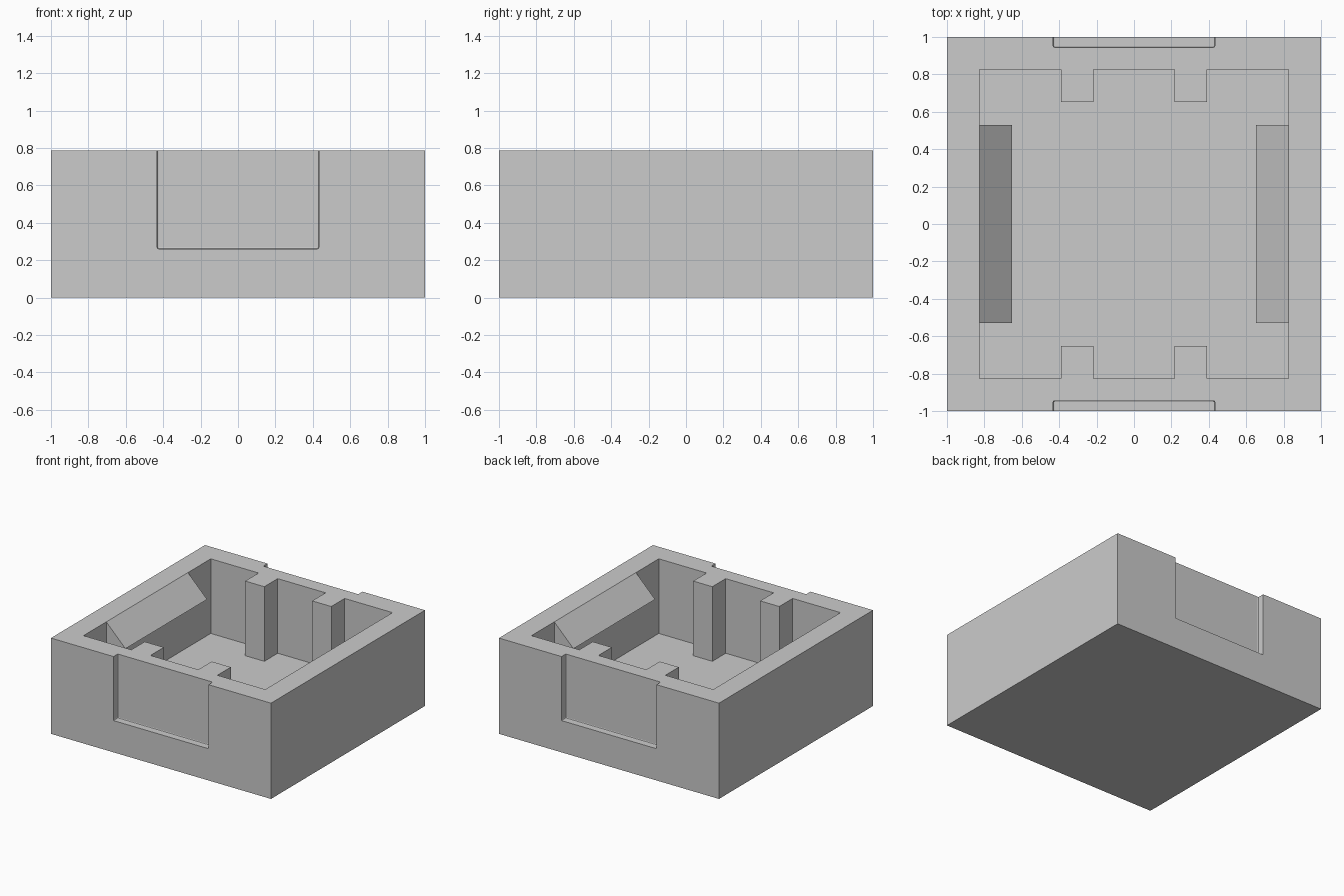
import bpy
import bmesh
from mathutils import Matrix

U = 2 / 23            # base module
H = 0.787             # total height
WALL = 2 * U          # wall and floor thickness
INNER = 1 - WALL      # half width of the cavity

default = bpy.data.objects.get("Cube")
if default:
    bpy.data.objects.remove(default, do_unlink=True)

grey = bpy.data.materials.new("light_grey")
grey.use_nodes = True
grey.diffuse_color = (0.6, 0.6, 0.6, 1)
grey.node_tree.nodes["Principled BSDF"].inputs["Base Color"].default_value = (0.6, 0.6, 0.6, 1)


def finish(name, bm):
    bmesh.ops.recalc_face_normals(bm, faces=bm.faces)
    mesh = bpy.data.meshes.new(name)
    bm.to_mesh(mesh)
    bm.free()
    mesh.materials.append(grey)
    obj = bpy.data.objects.new(name, mesh)
    bpy.context.collection.objects.link(obj)
    return obj


def box(name, lo, hi, bevel=0):
    bm = bmesh.new()
    size = [b - a for a, b in zip(lo, hi)]
    mid = [(a + b) / 2 for a, b in zip(lo, hi)]
    bmesh.ops.create_cube(bm, size=1, matrix=Matrix.Translation(mid) @ Matrix.Diagonal((*size, 1)))
    if bevel:
        bmesh.ops.bevel(bm, geom=bm.edges[:], offset=bevel, segments=2, profile=0.5, affect='EDGES')
    return finish(name, bm)


def prism(name, points, offset):
    bm = bmesh.new()
    face = bm.faces.new([bm.verts.new(p) for p in points])
    moved = bmesh.ops.extrude_face_region(bm, geom=[face])["geom"]
    bmesh.ops.translate(bm, vec=offset, verts=[v for v in moved if isinstance(v, bmesh.types.BMVert)])
    if face.is_valid and not any(len(e.link_faces) == 1 for e in face.edges) and len(bm.faces) > len(points) + 2:
        bm.faces.remove(face)
    return finish(name, bm)


def cut(target, cutter):
    cutter.hide_render = True
    mod = target.modifiers.new(cutter.name, 'BOOLEAN')
    mod.operation = 'DIFFERENCE'
    mod.solver = 'EXACT'
    mod.object = cutter
    bpy.context.view_layer.objects.active = target
    bpy.ops.object.modifier_apply(modifier=mod.name)
    bpy.data.objects.remove(cutter, do_unlink=True)


# Outer block
body = box("box_body", (-1, -1, 0), (1, 1, H))

# Cavity outline: notches along front and back leave the four guide posts
post_in, post_out, post_y = 2.5 * U, 4.5 * U, INNER - WALL
back = [(INNER, INNER), (post_out, INNER), (post_out, post_y), (post_in, post_y), (post_in, INNER)]
back += [(-x, y) for x, y in reversed(back)]
outline = back + [(-x, -y) for x, y in back]
cut(body, prism("cavity_cutter", [(x, y, WALL) for x, y in outline], (0, 0, 1)))

# Shallow open-topped recesses on the front and back walls
for side, label in ((-1, "front"), (1, "back")):
    near, far = sorted((side * 0.945, side * 1.2))
    cut(body, box(label + "_recess_cutter", (-5 * U + 0.003, near, 3 * U),
                  (5 * U - 0.003, far, 1), bevel=0.008))

# Sloped catches on the left and right inner walls
for side, label in ((-1, "right"), (1, "left")):
    wall, tip = side * INNER, side * (INNER - WALL)
    prism(label + "_catch", [(wall, -0.53, H), (tip, -0.53, H - WALL), (wall, -0.53, H - WALL)],
          (0, 1.06, 0))
